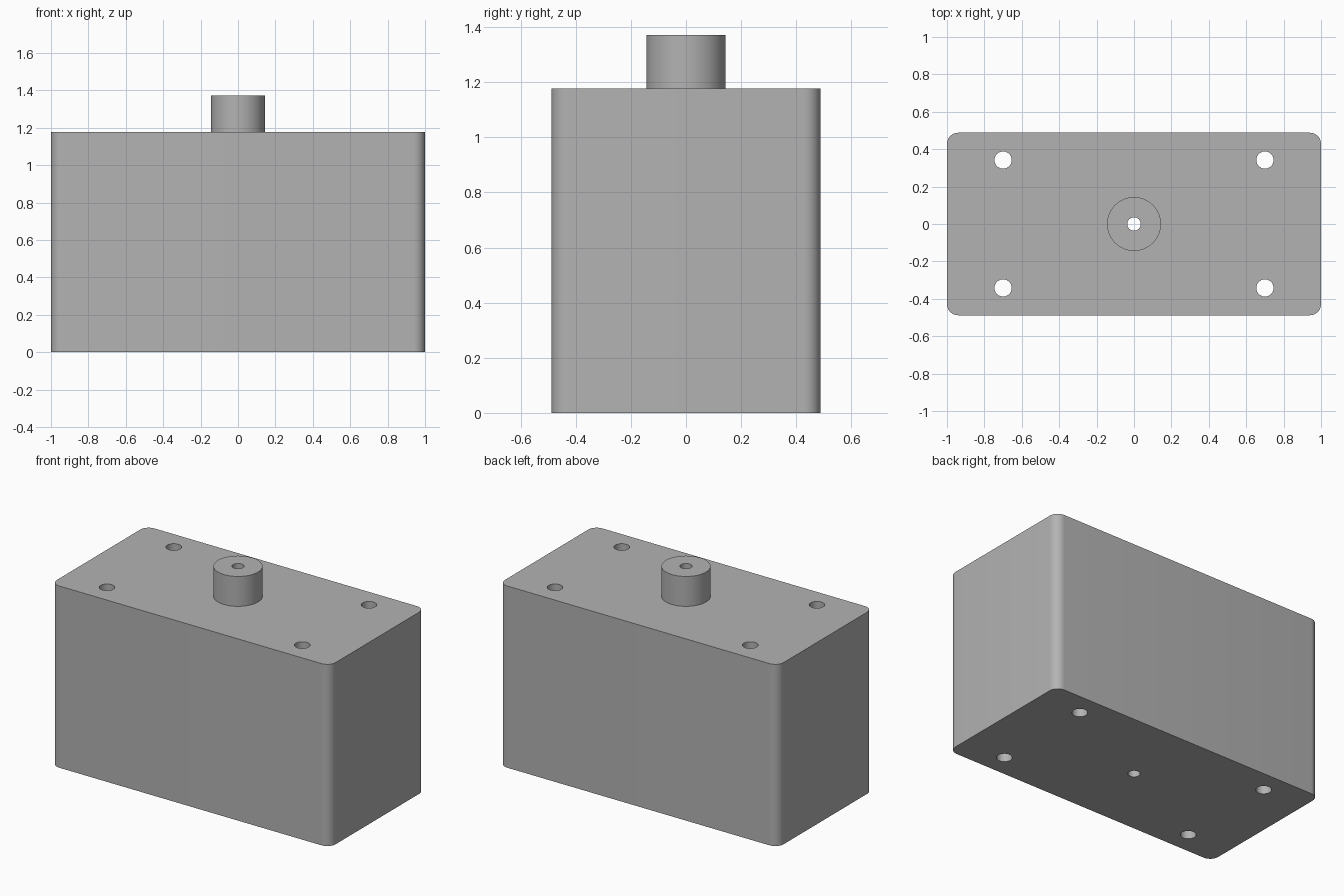
import bpy
import bmesh
from math import radians

LENGTH, DEPTH, HEIGHT = 2.0, 0.976, 1.178
CORNER = 0.06
BOSS_R, BOSS_TOP = 0.144, 1.372
HOLE_R, BORE_R = 0.046, 0.036
HOLE_X, HOLE_Y = 0.70, 0.342

cube = bpy.data.objects.get("Cube")
if cube:
    bpy.data.objects.remove(cube, do_unlink=True)

grey = bpy.data.materials.new("plain grey")
grey.use_nodes = True
colour = (0.45, 0.45, 0.45, 1)
grey.diffuse_color = colour
grey.node_tree.nodes["Principled BSDF"].inputs["Base Color"].default_value = colour


def cylinder(name, radius, bottom, top, x=0, y=0):
    bpy.ops.mesh.primitive_cylinder_add(
        vertices=64, radius=radius, depth=top - bottom,
        location=(x, y, (bottom + top) / 2))
    obj = bpy.context.object
    obj.name = name
    obj.data.materials.append(grey)
    return obj


def combine(target, tool, operation):
    mod = target.modifiers.new(tool.name, "BOOLEAN")
    mod.operation = operation
    mod.solver = "EXACT"
    mod.object = tool
    bpy.context.view_layer.objects.active = target
    bpy.ops.object.modifier_apply(modifier=mod.name)
    bpy.data.objects.remove(tool, do_unlink=True)


# Block with rounded upright edges
bpy.ops.mesh.primitive_cube_add(size=1, location=(0, 0, HEIGHT / 2))
block = bpy.context.object
block.name = "block_with_boss"
block.scale = (LENGTH, DEPTH, HEIGHT)
bpy.ops.object.transform_apply(location=True, rotation=False, scale=True)
block.data.materials.append(grey)
bm = bmesh.new()
bm.from_mesh(block.data)
upright = [e for e in bm.edges
           if abs(e.verts[0].co.z - e.verts[1].co.z) > HEIGHT / 2]
bmesh.ops.bevel(bm, geom=upright, offset=CORNER, segments=10,
                profile=0.5, affect="EDGES")
bm.to_mesh(block.data)
bm.free()

# Round boss on top
combine(block, cylinder("boss", BOSS_R, HEIGHT - 0.1, BOSS_TOP), "UNION")

# Central bore and four corner holes, all the way through
combine(block, cylinder("bore", BORE_R, -0.1, BOSS_TOP + 0.1), "DIFFERENCE")
for sx in (-1, 1):
    for sy in (-1, 1):
        hole = cylinder("corner_hole", HOLE_R, -0.1, HEIGHT + 0.1,
                        sx * HOLE_X, sy * HOLE_Y)
        combine(block, hole, "DIFFERENCE")

# Smooth round walls, sharp rims
bpy.ops.object.select_all(action="DESELECT")
block.select_set(True)
bpy.context.view_layer.objects.active = block
bpy.ops.object.shade_smooth_by_angle(angle=radians(30))
